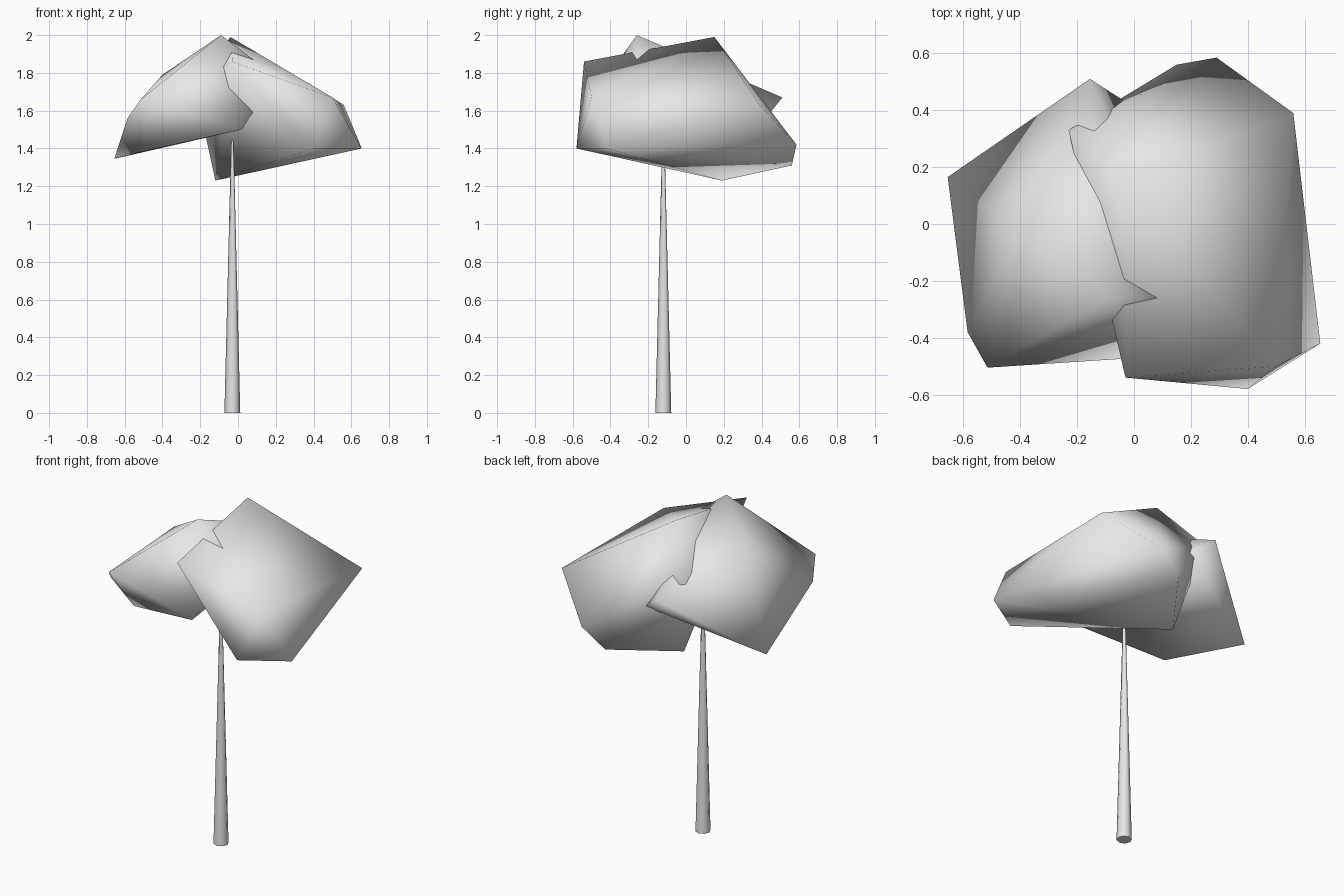
import bpy, bmesh

cube = bpy.data.objects.get("Cube")
if cube:
    bpy.data.objects.remove(cube, do_unlink=True)

# One plain grey for the whole tree
grey = bpy.data.materials.new("light_grey")
grey.use_nodes = True
grey.diffuse_color = (0.8, 0.8, 0.8, 1)
grey.node_tree.nodes["Principled BSDF"].inputs["Base Color"].default_value = grey.diffuse_color


def finish(name, bm):
    """Turn a bmesh into a smooth grey object."""
    bmesh.ops.recalc_face_normals(bm, faces=bm.faces[:])
    for face in bm.faces:
        face.smooth = True
    mesh = bpy.data.meshes.new(name)
    bm.to_mesh(mesh)
    bm.free()
    mesh.materials.append(grey)
    obj = bpy.data.objects.new(name, mesh)
    bpy.context.collection.objects.link(obj)
    return obj


def foliage(name, corners):
    """Faceted clump wrapped around its corner points."""
    bm = bmesh.new()
    for corner in corners:
        bm.verts.new(corner)
    bmesh.ops.convex_hull(bm, input=bm.verts[:])
    loose = [v for v in bm.verts if not v.link_faces]
    bmesh.ops.delete(bm, geom=loose, context='VERTS')
    finish(name, bm)


# Large clump on the left
foliage("left_foliage", [
    (-.04, .15, 1.99), (-.03, -.54, 1.86), (-.23, .33, 1.74),   # crown
    (.50, -.50, 1.67), (.56, .39, 1.63),                        # shoulder
    (.40, -.58, 1.40), (.655, -.42, 1.40), (.29, .585, 1.42),   # rim
    (.15, .56, 1.31), (-.12, .19, 1.23),                        # underside
])

# Smaller clump on the right
foliage("right_foliage", [
    (-.09, -.26, 2.0), (-.40, -.04, 1.79), (.20, -.26, 1.78),   # crown
    (-.515, -.505, 1.66), (-.155, .51, 1.67),                   # shoulder
    (-.585, -.38, 1.56), (.02, -.47, 1.50), (-.03, .43, 1.57),  # rim
    (-.655, .165, 1.345), (-.48, -.31, 1.39),                   # underside
])

# Slender tapering trunk
height = 1.46
bm = bmesh.new()
bmesh.ops.create_cone(bm, cap_ends=True, segments=8, radius1=.042, radius2=.006, depth=height)
trunk = finish("trunk", bm)
for face in trunk.data.polygons:
    face.use_smooth = abs(face.normal.z) < 0.9
trunk.location = (-.03, -.12, height / 2)
